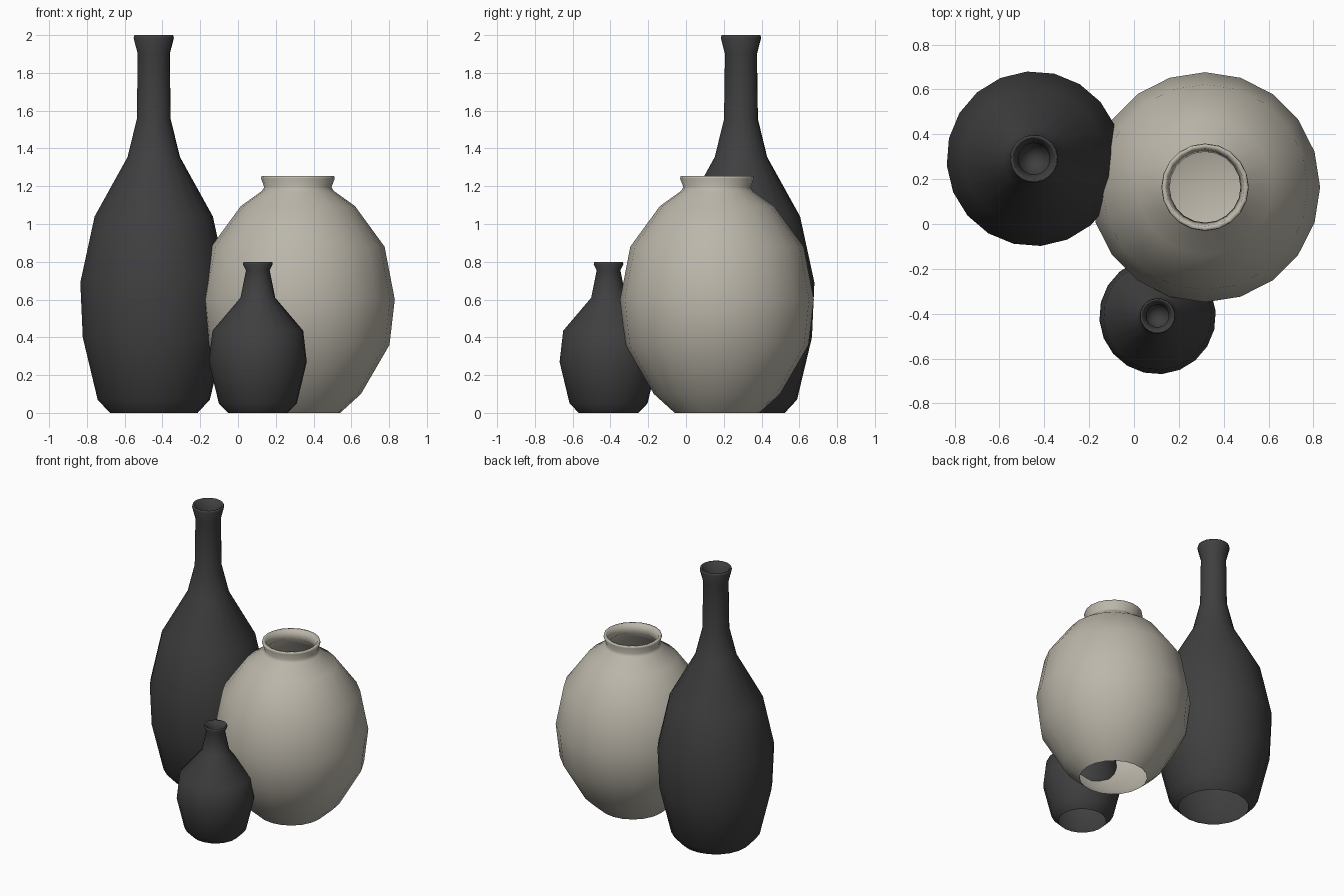
import bpy, bmesh, math

if "Cube" in bpy.data.objects:
    bpy.data.objects.remove(bpy.data.objects["Cube"])

SIDES = 20


def material(name, color):
    m = bpy.data.materials.new(name)
    m.diffuse_color = (*color, 1)
    m.use_nodes = True
    m.node_tree.nodes["Principled BSDF"].inputs["Base Color"].default_value = m.diffuse_color
    return m


def lathe(name, center, profile, mat, turn=0.0):
    """Spin (radius, z) points into a vase; a final radius of 0 closes the inside."""
    bm = bmesh.new()
    rings = []
    for r, z in profile:
        if r == 0:
            rings.append([bm.verts.new((0, 0, z))] * SIDES)
        else:
            rings.append([bm.verts.new((r * math.cos(turn + math.tau * i / SIDES),
                                        r * math.sin(turn + math.tau * i / SIDES), z))
                          for i in range(SIDES)])
    for a, b in zip(rings, rings[1:]):
        for i in range(SIDES):
            j = (i + 1) % SIDES
            loop = [a[i], a[j], b[j]] + ([b[i]] if b[i] is not b[j] else [])
            bm.faces.new(loop)
    for f in bm.faces:
        f.smooth = True
    me = bpy.data.meshes.new(name)
    bm.to_mesh(me)
    bm.free()
    me.materials.append(mat)
    ob = bpy.data.objects.new(name, me)
    ob.location = (*center, 0)
    bpy.context.collection.objects.link(ob)
    return ob


dark = material("dark_clay", (0.05, 0.05, 0.052))
pale = material("pale_clay", (0.50, 0.47, 0.40))

# Tall bottle vase: open base, slim neck, flared lip, inner well
lathe("tall_vase", (-0.446, 0.291), [
    (0.233, 0), (0.298, 0.07), (0.377, 0.40), (0.39, 0.69), (0.314, 1.04),
    (0.139, 1.355), (0.09, 1.555), (0.085, 1.90), (0.107, 1.985), (0.103, 2.0),
    (0.092, 1.995), (0.07, 1.90), (0.072, 1.60), (0, 1.52)], dark, math.radians(4.5))

# Round pale vase: open base, short collar, hollow inner bowl
lathe("round_vase", (0.317, 0.164), [
    (0.224, 0), (0.334, 0.10), (0.485, 0.36), (0.513, 0.60), (0.459, 0.88),
    (0.302, 1.095), (0.19, 1.175), (0.178, 1.195), (0.195, 1.24), (0.192, 1.255),
    (0.174, 1.252), (0.158, 1.19), (0.28, 1.08), (0.44, 0.87), (0.49, 0.60),
    (0.44, 0.42), (0, 0.36)], pale)

# Small vase in front: same form, shorter neck
lathe("small_vase", (0.105, -0.41), [
    (0.158, 0), (0.207, 0.05), (0.26, 0.27), (0.241, 0.435), (0.092, 0.61),
    (0.063, 0.755), (0.079, 0.787), (0.076, 0.80), (0.068, 0.796),
    (0.05, 0.755), (0.06, 0.64), (0, 0.58)], dark, math.radians(4.5))
